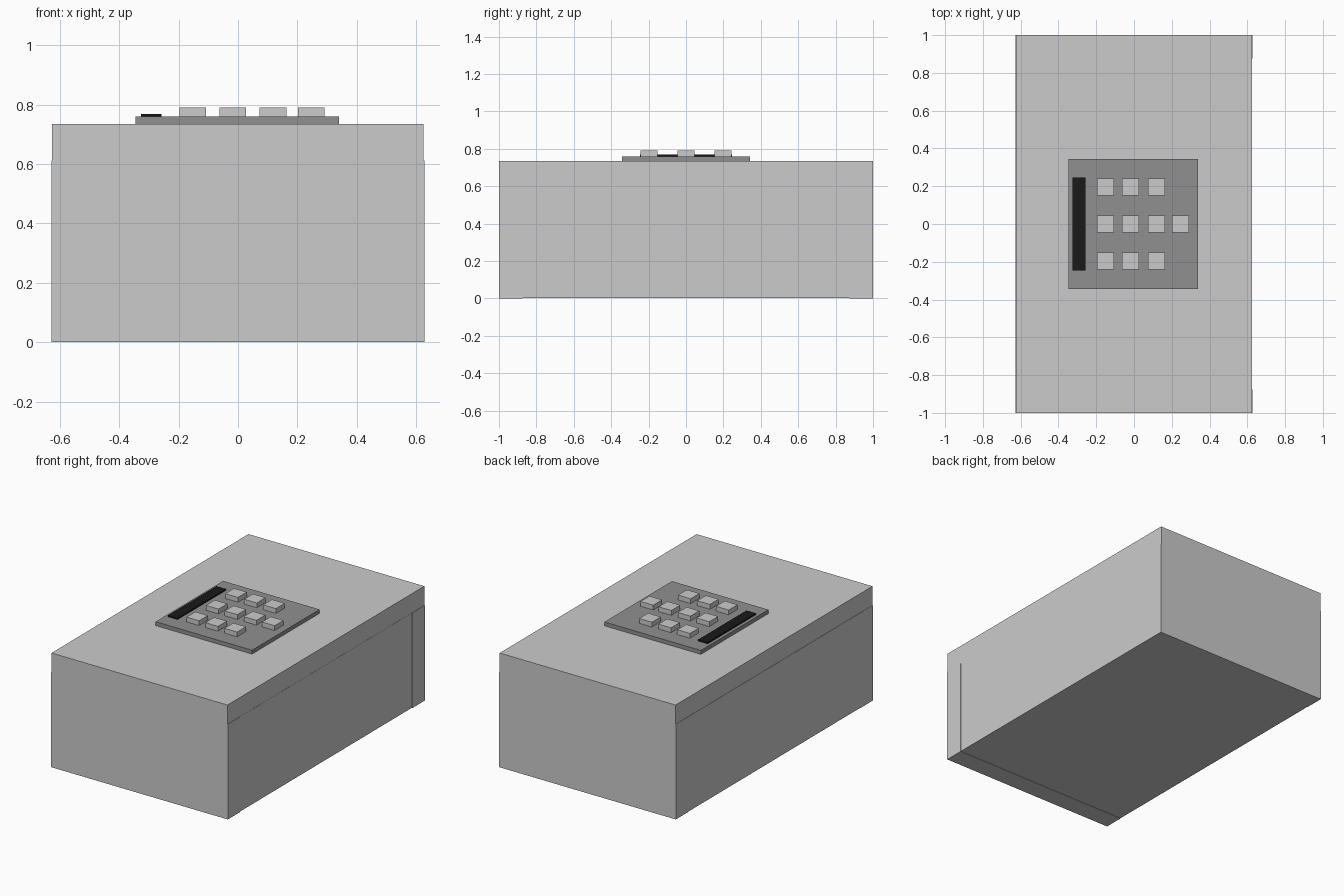
import bpy

if "Cube" in bpy.data.objects:
    bpy.data.objects.remove(bpy.data.objects["Cube"])


def material(name, value):
    mat = bpy.data.materials.new(name)
    mat.diffuse_color = (value, value, value, 1)
    mat.use_nodes = True
    mat.node_tree.nodes["Principled BSDF"].inputs["Base Color"].default_value = mat.diffuse_color
    return mat


def box(name, x, y, z, mat=None):
    """Box from (min, max) ranges on each axis."""
    bpy.ops.mesh.primitive_cube_add(size=1, location=[(a + b) / 2 for a, b in (x, y, z)])
    ob = bpy.context.object
    ob.name = name
    ob.scale = [b - a for a, b in (x, y, z)]
    bpy.ops.object.transform_apply(location=False, rotation=False, scale=True)
    if mat:
        ob.data.materials.append(mat)
    return ob


dark_grey = material("dark_grey", 0.28)
black = material("black", 0.01)

W, L = 0.628, 1.0          # half width and half length
T = 0.125                  # panel thickness
SEAM, TOP = 0.612, 0.735   # door seam and top heights

# Hollow safe body: end walls, side walls, floor
box("front_wall", (-W, W), (-L, -L + T), (0, SEAM))
box("back_wall", (-W, W), (L - T, L), (0, SEAM))
box("left_wall", (-W, -W + T), (-L + T, L - T), (0.002, SEAM))
box("right_wall", (W - T - 0.002, W - 0.002), (-L + T, L - T), (0.002, SEAM))
box("floor_panel", (-W + T, W - T - 0.002), (-L + T, L - T), (0.002, T))

# Door covering the top
box("door", (-W + 0.002, W - 0.003), (-L, L), (SEAM, TOP))

# Keypad plate and display
PLATE = 0.76
box("keypad_plate", (-0.346, 0.34), (-0.343, 0.343), (TOP, PLATE), dark_grey)
box("display", (-0.326, -0.258), (-0.246, 0.246), (PLATE, 0.769), black)

# Keys: three rows of three, and a single one in the last row
for row, x in enumerate((-0.152, -0.018, 0.118, 0.247)):
    for col, y in enumerate((-0.197, 0, 0.197)):
        if row == 3 and col != 1:
            continue
        box(f"key_{row}_{col}", (x - 0.045, x + 0.045), (y - 0.045, y + 0.045),
            (PLATE, 0.791))
